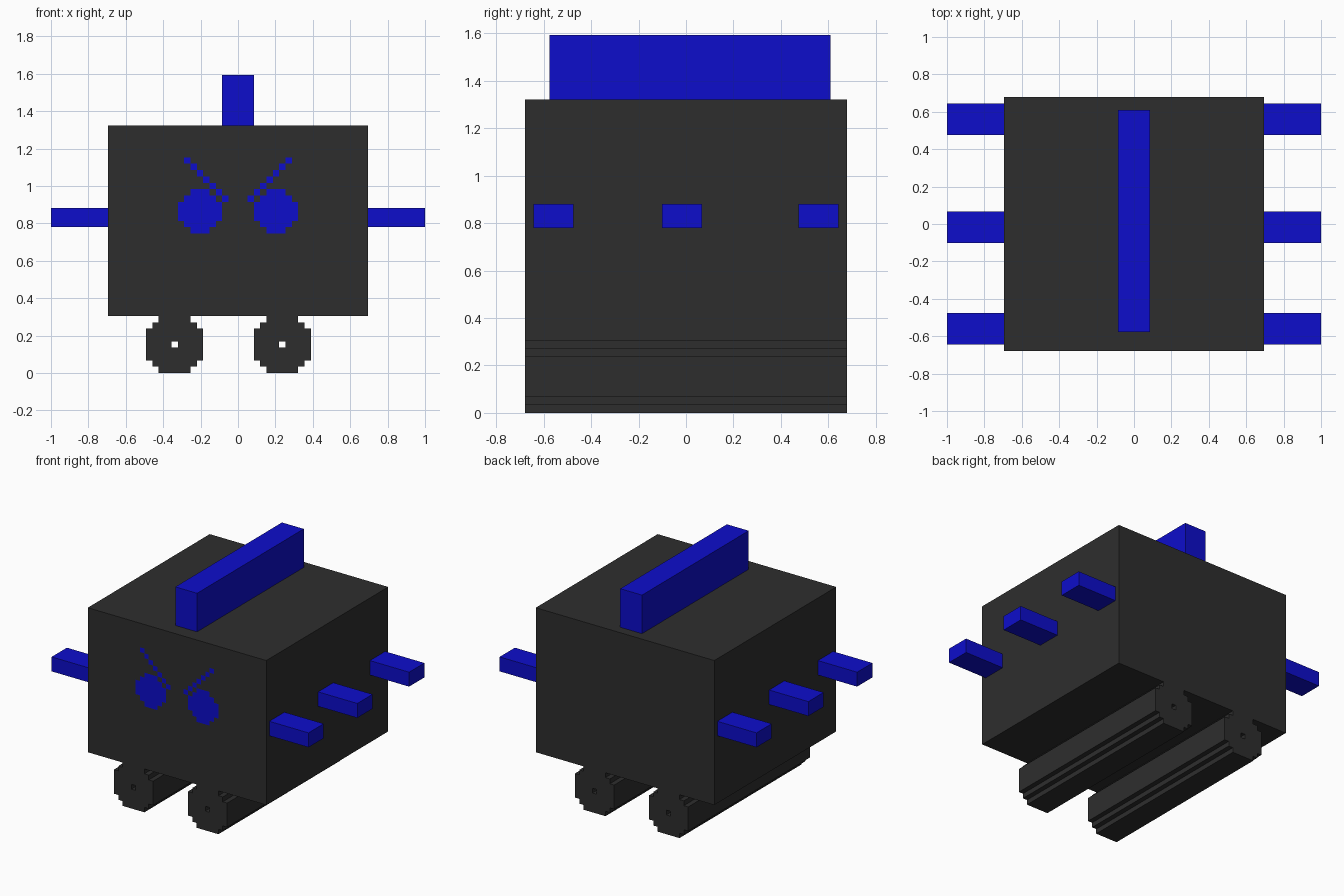
import bpy, bmesh

if "Cube" in bpy.data.objects:
    bpy.data.objects.remove(bpy.data.objects["Cube"])

V = 2 / 59  # one block; all dimensions below are in blocks


def material(name, rgb):
    m = bpy.data.materials.new(name)
    m.diffuse_color = (*rgb, 1)
    m.use_nodes = True
    m.node_tree.nodes["Principled BSDF"].inputs["Base Color"].default_value = m.diffuse_color
    return m


DARK = material("charcoal", (0.027, 0.027, 0.027))
BLUE = material("blue", (0.004, 0.004, 0.6))


def finish(name, bm, *mats):
    bmesh.ops.remove_doubles(bm, verts=bm.verts, dist=0.01)
    bmesh.ops.recalc_face_normals(bm, faces=bm.faces)
    bmesh.ops.scale(bm, vec=(V, V, V), verts=bm.verts)
    me = bpy.data.meshes.new(name)
    bm.to_mesh(me)
    bm.free()
    for m in mats:
        me.materials.append(m)
    ob = bpy.data.objects.new(name, me)
    bpy.context.collection.objects.link(ob)
    return ob


def add_box(bm, lo, hi):
    verts = bmesh.ops.create_cube(bm, size=1)["verts"]
    for v in verts:
        v.co = [a + (c + 0.5) * (b - a) for a, b, c in zip(lo, hi, v.co)]


def add_cell(bm, x, y, z):
    """Square facing the front, centred on column x, with its base at row z."""
    pts = [(-.5, 0), (.5, 0), (.5, 1), (-.5, 1)]
    return bm.faces.new([bm.verts.new((x + a, y, z + b)) for a, b in pts])


# Round block profiles: half-width of each row, bottom to top
EYE = [1, 2, 3, 3, 3, 2, 1]
ROLLER = [2, 3, 4, 4, 4, 4, 4, 3, 2]


def is_face_mark(x, z):
    x = abs(x)
    eye = 22 <= z < 29 and abs(x - 6) <= EYE[z - 22]
    brow = 2 <= x <= 8 and z - x == 25
    return eye or brow


# Body, with the eyes and brows as coloured cells of the front face
bm = bmesh.new()
add_box(bm, (-20.5, -20, 9), (20.5, 20, 39))
bm.faces.ensure_lookup_table()
front = min(bm.faces, key=lambda f: f.calc_center_median().y)
bmesh.ops.delete(bm, geom=[front], context='FACES_ONLY')
for x in range(-20, 21):
    for z in range(9, 39):
        add_cell(bm, x, -20, z).material_index = int(is_face_mark(x, z))
finish("body", bm, DARK, BLUE)

# Top fin
bm = bmesh.new()
add_box(bm, (-2.5, -17, 39), (2.5, 18, 47))
finish("top_fin", bm, BLUE)

# Three pegs on each side
for side, x0 in (("left", -29.5), ("right", 20.5)):
    for pos, y0 in (("front", -19), ("middle", -3), ("back", 14)):
        bm = bmesh.new()
        add_box(bm, (x0, y0, 23), (x0 + 9, y0 + 5, 26))
        finish(f"{side}_{pos}_peg", bm, BLUE)

# Two long rollers with an axle hole right through
for side, cx in (("left", -10), ("right", 7)):
    bm = bmesh.new()
    for z, half in enumerate(ROLLER):
        for x in range(-half, half + 1):
            if (x, z) != (0, 4):
                add_cell(bm, cx + x, -20, z)
    bmesh.ops.remove_doubles(bm, verts=bm.verts, dist=0.01)
    ext = bmesh.ops.extrude_face_region(bm, geom=bm.faces[:], use_keep_orig=True)
    moved = [g for g in ext["geom"] if isinstance(g, bmesh.types.BMVert)]
    bmesh.ops.translate(bm, vec=(0, 40, 0), verts=moved)
    finish(f"{side}_roller", bm, DARK)
